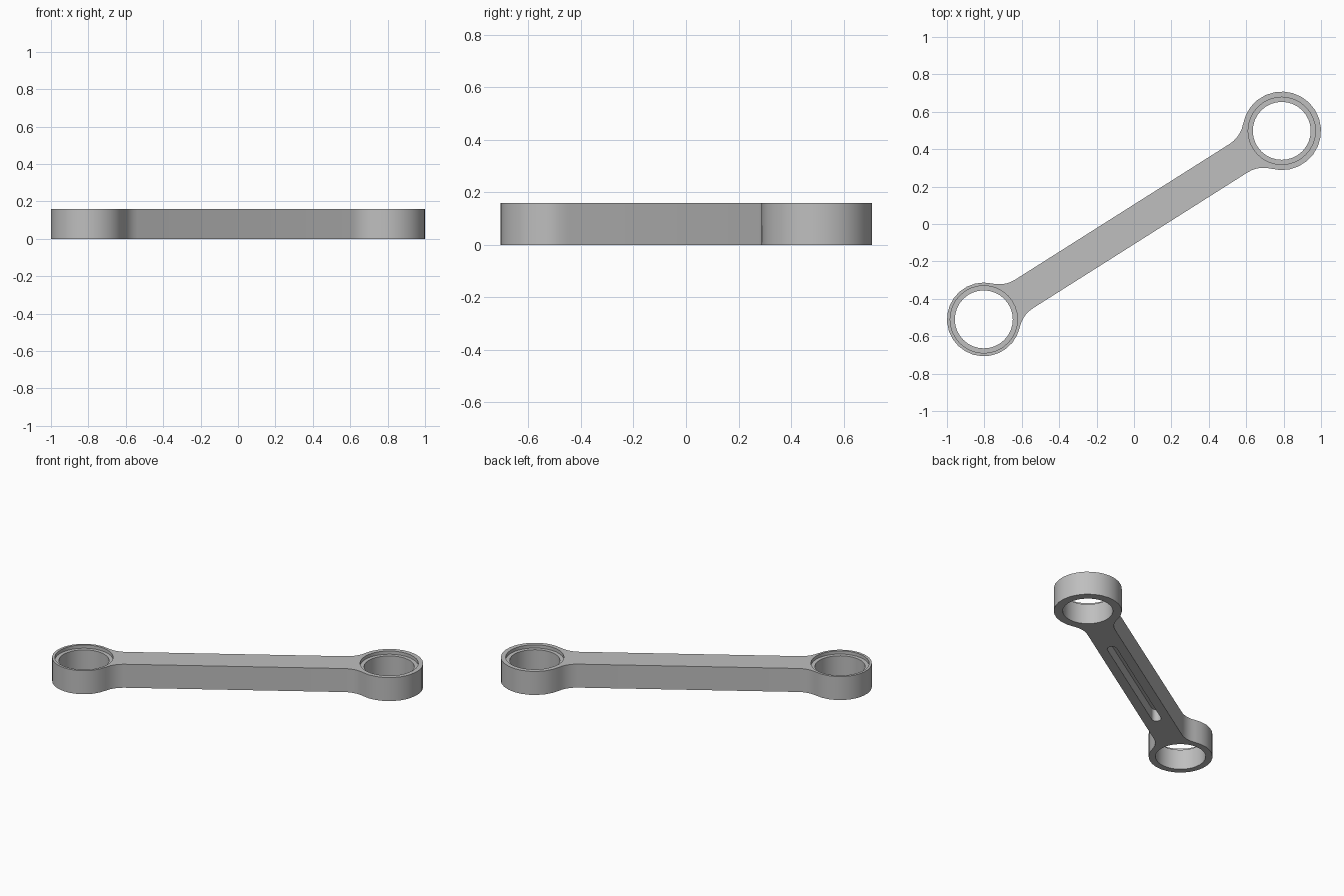
import bpy, bmesh, math
from mathutils import Vector

cube = bpy.data.objects.get("Cube")
if cube:
    bpy.data.objects.remove(cube, do_unlink=True)

HEIGHT = 0.16
HALF_BAR = 0.09
FILLET = 0.16
BORE, RECESS, RECESS_DEPTH = 0.155, 0.18, 0.022
SLOT_HALF, SLOT_DEPTH = 0.03, 0.08
big, big_r = Vector((0.79, 0.498)), 0.21
small, small_r = Vector((-0.803, -0.51)), 0.197
axis = (big - small).normalized()
side = Vector((-axis.y, axis.x))

steel = bpy.data.materials.new("grey_metal")
grey = (0.52, 0.52, 0.52, 1)
steel.diffuse_color = grey
steel.use_nodes = True
steel.node_tree.nodes["Principled BSDF"].inputs["Base Color"].default_value = grey


def arc(cx, cy, r, a0, a1, n):
    return [(cx + r * math.cos(a0 + (a1 - a0) * i / n),
             cy + r * math.sin(a0 + (a1 - a0) * i / n)) for i in range(n + 1)]


def prism(name, points, z0, z1):
    """Extrude a closed 2D outline between two heights."""
    bm = bmesh.new()
    face = bm.faces.new([bm.verts.new((x, y, z0)) for x, y in points])
    up = bmesh.ops.extrude_face_region(bm, geom=[face])["geom"]
    bmesh.ops.translate(bm, vec=(0, 0, z1 - z0),
                        verts=[v for v in up if isinstance(v, bmesh.types.BMVert)])
    bmesh.ops.recalc_face_normals(bm, faces=bm.faces)
    mesh = bpy.data.meshes.new(name)
    bm.to_mesh(mesh)
    bm.free()
    mesh.materials.append(steel)
    obj = bpy.data.objects.new(name, mesh)
    bpy.context.collection.objects.link(obj)
    return obj


def end_outline(center, direction, radius):
    """Ring end blended into the bar by two concave fillets."""
    across = Vector((-direction.y, direction.x))
    fy = HALF_BAR + FILLET
    fx = math.sqrt((radius + FILLET) ** 2 - fy ** 2)
    a = math.atan2(fy, fx)
    first = arc(fx, fy, FILLET, -math.pi / 2, a - math.pi, 5)
    ring = arc(0, 0, radius, a, 2 * math.pi - a, 20)
    last = [(x, -y) for x, y in reversed(first)]
    return [center + direction * x + across * y
            for x, y in first[:-1] + ring + last[1:]]


def cut(target, cutter):
    cutter.hide_render = True
    mod = target.modifiers.new("cut", "BOOLEAN")
    mod.operation = "DIFFERENCE"
    mod.solver = "EXACT"
    mod.object = cutter
    bpy.context.view_layer.objects.active = target
    bpy.ops.object.modifier_apply(modifier=mod.name)
    bpy.data.objects.remove(cutter, do_unlink=True)


# Link body: bar with a ring at each end
body = prism("link_body", end_outline(small, axis, small_r)
             + end_outline(big, -axis, big_r), 0, HEIGHT)

# Through bores and shallow top recesses
for c in (big, small):
    for r, z0 in ((BORE, -0.1), (RECESS, HEIGHT - RECESS_DEPTH)):
        cut(body, prism("bore_cutter", arc(c.x, c.y, r, 0, 2 * math.pi, 32)[:-1],
                        z0, HEIGHT + 0.1))

# Blind slot with round ends in the underside
mid, half = (big + small) / 2, 0.45
slot = (arc(half, 0, SLOT_HALF, -math.pi / 2, math.pi / 2, 10)
        + arc(-half, 0, SLOT_HALF, math.pi / 2, 3 * math.pi / 2, 10))
cut(body, prism("slot_cutter", [mid + axis * x + side * y for x, y in slot],
                -0.1, SLOT_DEPTH))

# Smooth walls, crisp rims
bpy.ops.object.select_all(action="DESELECT")
body.select_set(True)
bpy.context.view_layer.objects.active = body
bpy.ops.object.shade_smooth_by_angle(angle=math.radians(35))
